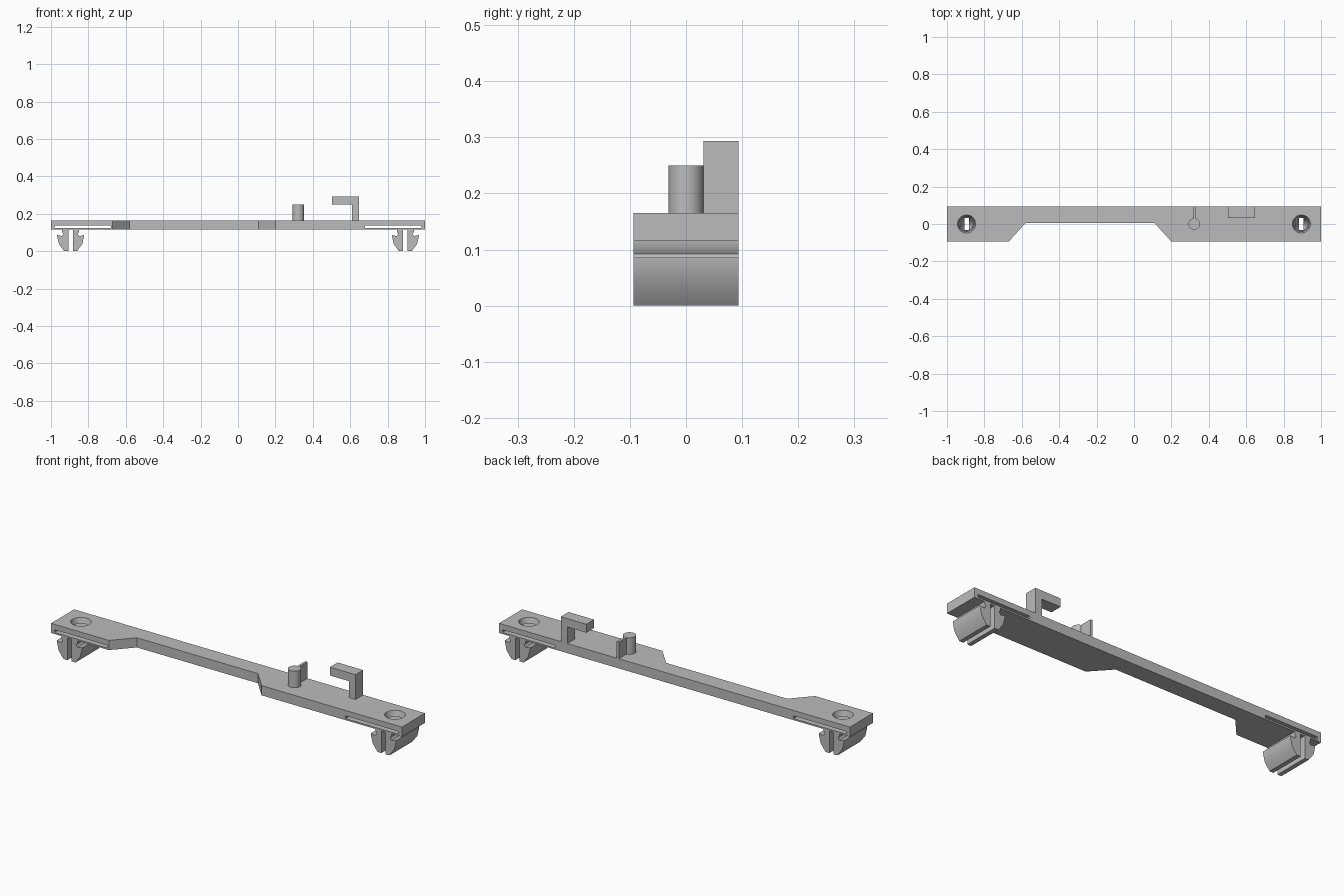
import bpy, bmesh
from mathutils import Vector

cube = bpy.data.objects.get("Cube")
if cube:
    bpy.data.objects.remove(cube, do_unlink=True)

grey = bpy.data.materials.new("plain_grey")
grey.use_nodes = True
grey.diffuse_color = (0.5, 0.5, 0.5, 1)
grey.node_tree.nodes["Principled BSDF"].inputs["Base Color"].default_value = (0.5, 0.5, 0.5, 1)

DEPTH = 0.094       # half depth of the bar
BOTTOM, TOP = 0.115, 0.165
CLIP_X = 0.895


def finish(name, bm):
    bmesh.ops.recalc_face_normals(bm, faces=bm.faces)
    mesh = bpy.data.meshes.new(name)
    bm.to_mesh(mesh)
    bm.free()
    mesh.materials.append(grey)
    obj = bpy.data.objects.new(name, mesh)
    bpy.context.collection.objects.link(obj)
    return obj


def prism(name, points, shift):
    """Extrude a closed outline of 3D points along a vector."""
    bm = bmesh.new()
    face = bm.faces.new([bm.verts.new(p) for p in points])
    geom = bmesh.ops.extrude_face_region(bm, geom=[face])["geom"]
    verts = [g for g in geom if isinstance(g, bmesh.types.BMVert)]
    bmesh.ops.translate(bm, verts=verts, vec=Vector(shift))
    return finish(name, bm)


def side_profile(name, xz, y0, y1):
    return prism(name, [(x, y0, z) for x, z in xz], (0, y1 - y0, 0))


def box(name, x0, x1, y0, y1, z0, z1):
    return side_profile(name, [(x0, z0), (x1, z0), (x1, z1), (x0, z1)], y0, y1)


def cone(name, x, r0, r1, z0, z1):
    bm = bmesh.new()
    bmesh.ops.create_cone(bm, cap_ends=True, segments=48, radius1=r0, radius2=r1, depth=z1 - z0)
    bmesh.ops.translate(bm, verts=bm.verts, vec=(x, 0, (z0 + z1) / 2))
    return finish(name, bm)


def activate(obj):
    bpy.ops.object.select_all(action="DESELECT")
    obj.select_set(True)
    bpy.context.view_layer.objects.active = obj


def smooth(obj):
    activate(obj)
    bpy.ops.object.shade_smooth_by_angle(angle=0.6)


def cut(obj, cutter):
    cutter.hide_render = True
    mod = obj.modifiers.new("cut", "BOOLEAN")
    mod.operation, mod.solver, mod.object = "DIFFERENCE", "EXACT", cutter
    activate(obj)
    bpy.ops.object.modifier_apply(modifier=mod.name)
    bpy.data.objects.remove(cutter, do_unlink=True)


# Flat bar with a long recess along its front
outline = [(-1, -DEPTH), (-0.67, -DEPTH), (-0.58, 0.005), (0.11, 0.005),
           (0.2, -DEPTH), (1, -DEPTH), (1, DEPTH), (-1, DEPTH)]
bar = prism("bar", [(x, y, BOTTOM) for x, y in outline], (0, 0, TOP - BOTTOM))

# Half of a snap clip, as offsets from the clip centre
leg = [(0.012, 0.12), (0.046, 0.12), (0.046, 0.105), (0.038, 0.092), (0.046, 0.081),
       (0.072, 0.086), (0.072, 0.08), (0.062, 0.038), (0.034, 0), (0.012, 0)]

for label, side in (("right", -1), ("left", 1)):
    # Spring slot through the bar
    x0, x1 = sorted((side * 0.68, side * 0.98))
    cut(bar, box("slot_cutter", x0, x1, -0.2, 0.2, 0.123, 0.137))
    # Tapered hole running from the bar into the clip legs
    cut(bar, cone("hole_cutter", side * CLIP_X, 0.01, 0.0515, 0.04, 0.175))
    for part, flip in (("outer", side), ("inner", -side)):
        clip = side_profile(f"{label}_clip_{part}_leg",
                            [(side * CLIP_X + flip * x, z) for x, z in leg], -DEPTH, DEPTH)
        cut(clip, cone("hole_cutter", side * CLIP_X, 0.01, 0.0515, 0.04, 0.175))
        smooth(clip)
smooth(bar)

# Round post with a thin rib behind it
smooth(cone("post", 0.322, 0.031, 0.031, TOP - 0.005, 0.25))
box("post_rib", 0.317, 0.33, 0.025, DEPTH, TOP - 0.005, 0.25)

# Hook arm on the back edge
side_profile("hook", [(0.61, TOP - 0.005), (0.648, TOP - 0.005), (0.648, 0.293),
                      (0.502, 0.293), (0.502, 0.25), (0.61, 0.25)], 0.031, DEPTH)
